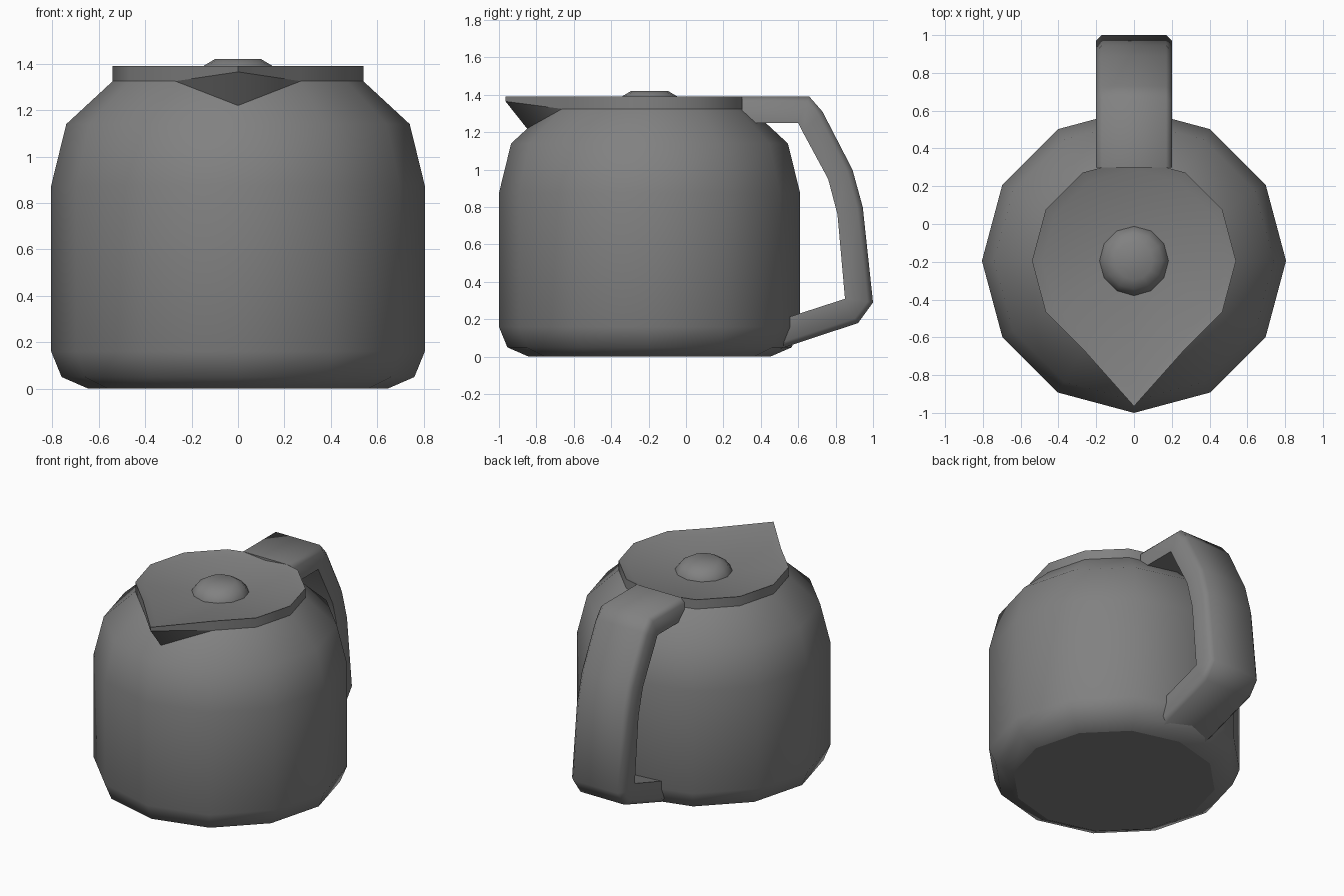
import bpy, bmesh
from math import cos, sin, pi, radians
from mathutils import Vector

if "Cube" in bpy.data.objects:
    bpy.data.objects.remove(bpy.data.objects["Cube"])

CY = -0.195   # pot axis in y
N = 12        # sides of the pot

dark = bpy.data.materials.new("dark_grey")
dark.diffuse_color = (0.22, 0.22, 0.22, 1)
dark.use_nodes = True
dark.node_tree.nodes["Principled BSDF"].inputs["Base Color"].default_value = dark.diffuse_color


def finish(bm, name, angle=50, sharp=()):
    """Turn a bmesh into an object, smooth except across edges sharper than angle."""
    bmesh.ops.recalc_face_normals(bm, faces=bm.faces)
    for f in bm.faces:
        f.smooth = f.normal.z > -0.99
    for e in bm.edges:
        if len(e.link_faces) == 2:
            e.smooth = e.calc_face_angle() < radians(angle) and e not in sharp
    me = bpy.data.meshes.new(name)
    bm.to_mesh(me)
    bm.free()
    me.materials.append(dark)
    ob = bpy.data.objects.new(name, me)
    bpy.context.collection.objects.link(ob)
    return ob


def ring(bm, r, z, tip=None):
    """12-sided ring; tip = (y, z) pulls the front vertex out into the spout."""
    vs = []
    for i in range(N):
        a = 2 * pi * i / N
        co = (r * cos(a), CY + r * sin(a), z)
        if tip and i == 9:
            co = (0, tip[0], tip[1])
        vs.append(bm.verts.new(co))
    return vs


def skin(bm, rings):
    """Bridge consecutive closed rings with quads."""
    for a, b in zip(rings, rings[1:]):
        n = len(a)
        for i in range(n):
            j = (i + 1) % n
            bm.faces.new((a[i], a[j], b[j], b[i]))


# Body: lathed pot, open under the lid
bm = bmesh.new()
profile = [(0.645, 0), (0.76, 0.05), (0.805, 0.16), (0.805, 0.875), (0.74, 1.14), (0.54, 1.325)]
rings = [ring(bm, r, z) for r, z in profile]
skin(bm, rings)
bm.faces.new(rings[0])
finish(bm, "pot_body")

# Lid: rim pulled into a pouring lip, with a shallow dished top
bm = bmesh.new()
low = ring(bm, 0.54, 1.325, (-0.965, 1.365))
rings = [low,
         ring(bm, 0.54, 1.39, (-0.965, 1.39)),
         ring(bm, 0.485, 1.37, (-0.90, 1.375))]
skin(bm, rings)
centre = bm.verts.new((0, CY, 1.335))
for i in range(N):
    bm.faces.new((rings[2][i], rings[2][(i + 1) % N], centre))
# Underside of the lip, meeting the shoulder at a point
chin = bm.verts.new((0, -0.85, 1.22))
bm.faces.new((low[9], low[8], chin))
bm.faces.new((low[10], low[9], chin))
lip = {bm.edges.get((low[8], low[9])), bm.edges.get((low[9], low[10]))}
finish(bm, "lid_with_spout", 80, lip)

# Lid knob
bm = bmesh.new()
rings = [ring(bm, r, z) for r, z in [(0.185, 1.325), (0.185, 1.345), (0.15, 1.39), (0.1, 1.42)]]
skin(bm, rings)
bm.faces.new(rings[-1])
finish(bm, "lid_knob", 60)

# Handle: paired outer / inner side-view points (y, z), chamfered outer edges
path = [((0.30, 1.39), (0.30, 1.25)),
        ((0.66, 1.39), (0.60, 1.25)),
        ((0.73, 1.31), (0.625, 1.20)),
        ((0.89, 1.00), (0.76, 0.95)),
        ((0.945, 0.80), (0.81, 0.76)),
        ((1.00, 0.29), (0.85, 0.31)),
        ((0.92, 0.18), (0.83, 0.303)),
        ((0.46, 0.028), (0.42, 0.17))]
W, C = 0.2, 0.03
bm = bmesh.new()
rings = []
for o, i in path:
    o, i = Vector(o), Vector(i)
    m = o + (i - o).normalized() * C
    section = [(-W, i), (-W, m), (C - W, o), (W - C, o), (W, m), (W, i)]
    rings.append([bm.verts.new((x, p.x, p.y)) for x, p in section])
skin(bm, rings)
bm.faces.new(rings[0])
bm.faces.new(rings[-1])
finish(bm, "handle")
